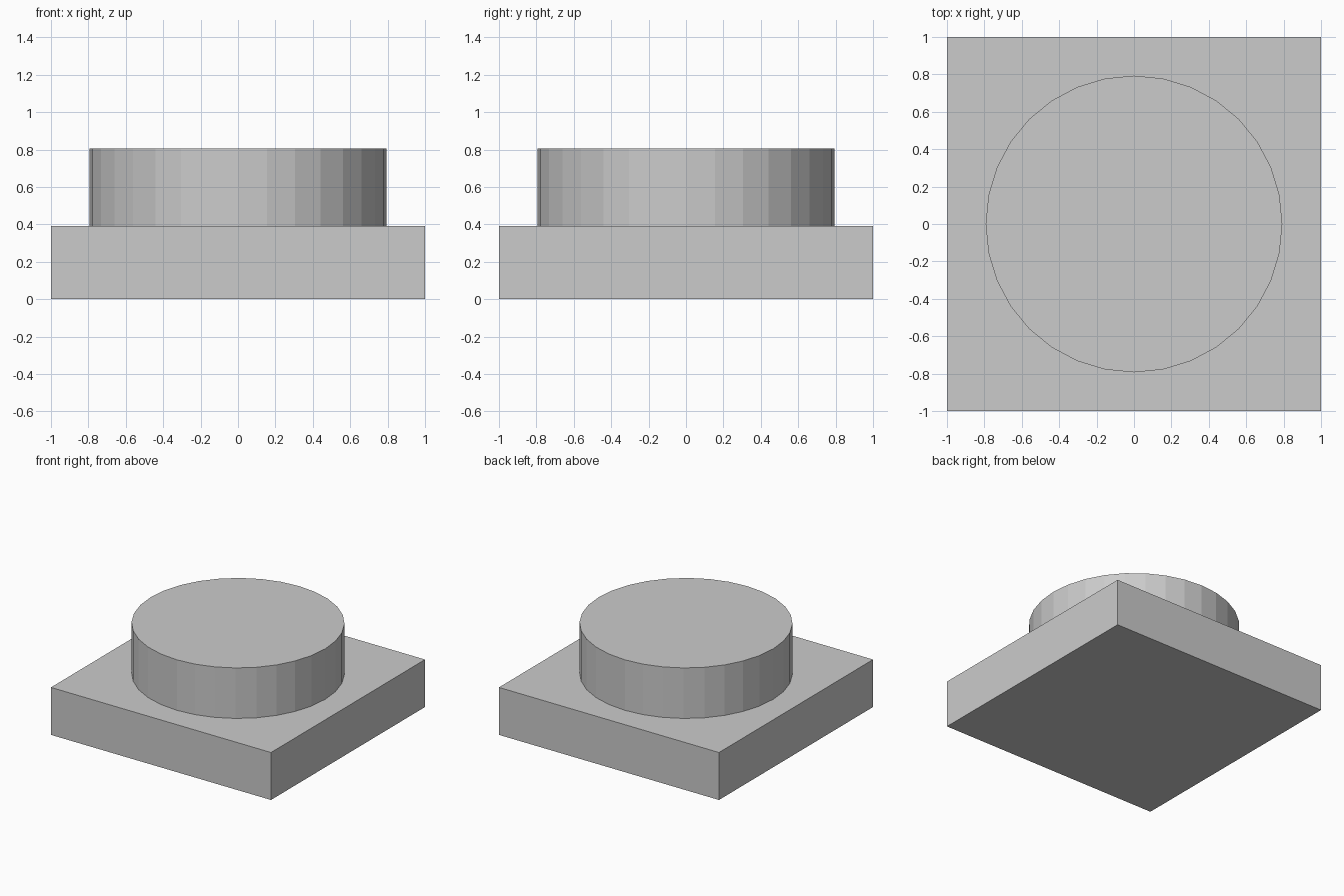
import bpy

if "Cube" in bpy.data.objects:
    bpy.data.objects.remove(bpy.data.objects["Cube"])

PLATE_TOP = 0.39
DISC_TOP = 0.805
DISC_RADIUS = 0.793

# Square base plate
bpy.ops.mesh.primitive_cube_add(size=1, location=(0, 0, PLATE_TOP / 2))
plate = bpy.context.object
plate.name = "base_plate"
plate.scale = (2, 2, PLATE_TOP)
bpy.ops.object.transform_apply(location=False, rotation=False, scale=True)

# Flat-shaded 32-sided round block standing on the plate
bpy.ops.mesh.primitive_cylinder_add(
    vertices=32, radius=DISC_RADIUS, depth=DISC_TOP - PLATE_TOP,
    location=(0, 0, (PLATE_TOP + DISC_TOP) / 2))
bpy.context.object.name = "round_block"
